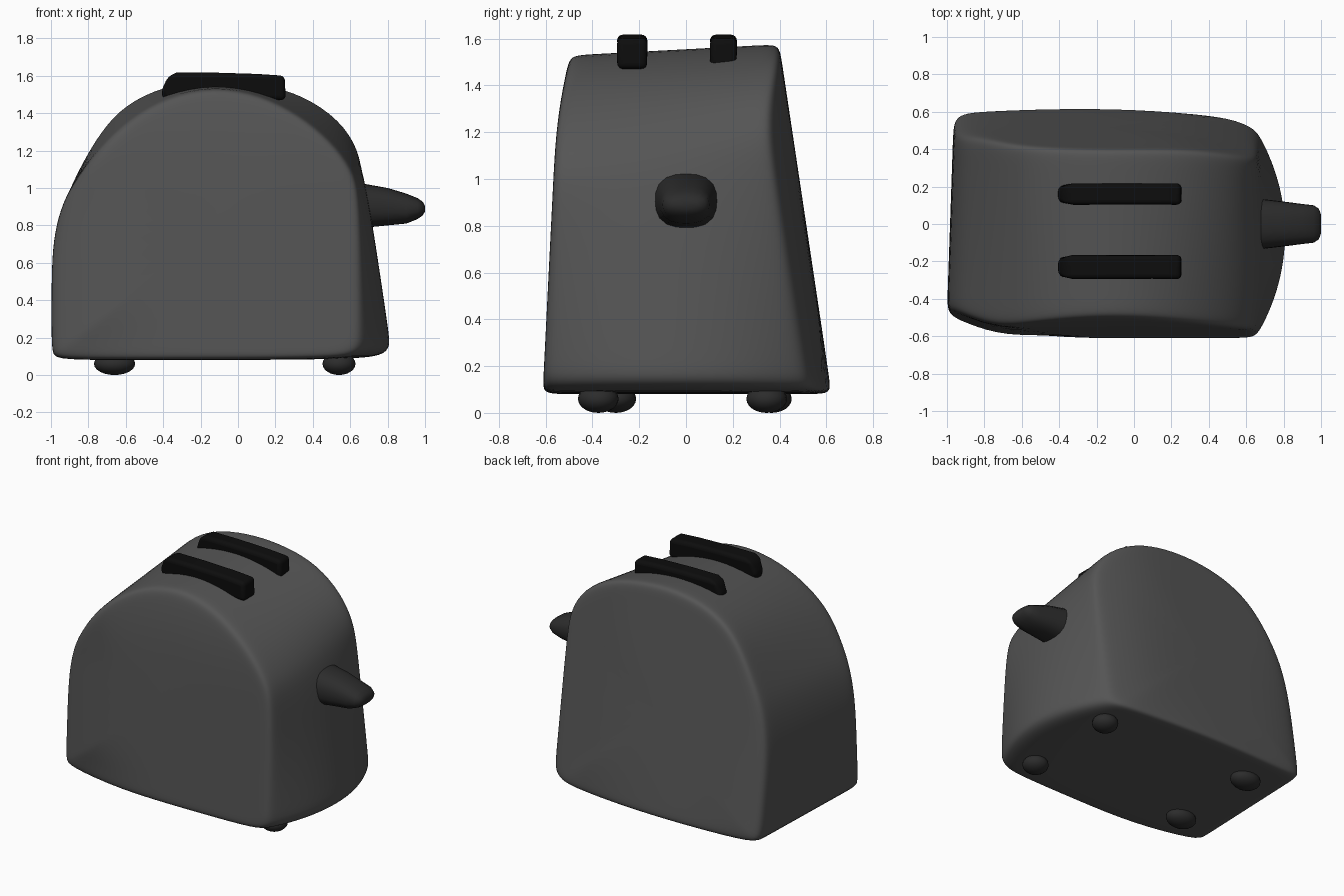
import bpy, bmesh
from math import cos, sin, pi

if "Cube" in bpy.data.objects:
    bpy.data.objects.remove(bpy.data.objects["Cube"])


def material(name, v):
    m = bpy.data.materials.new(name)
    m.diffuse_color = (v, v, v, 1)
    m.use_nodes = True
    m.node_tree.nodes["Principled BSDF"].inputs["Base Color"].default_value = m.diffuse_color
    return m


def make(name, bm, mat, angle=40):
    bmesh.ops.recalc_face_normals(bm, faces=bm.faces[:])
    me = bpy.data.meshes.new(name)
    bm.to_mesh(me)
    bm.free()
    ob = bpy.data.objects.new(name, me)
    bpy.context.collection.objects.link(ob)
    me.materials.append(mat)
    for p in me.polygons:
        p.use_smooth = True
    if angle:
        me.set_sharp_from_angle(angle=angle * pi / 180)
    return ob


def loft(rings):
    bm = bmesh.new()
    loops = [[bm.verts.new(p) for p in r] for r in rings]
    n = len(loops[0])
    for a, b in zip(loops, loops[1:]):
        for i in range(n):
            j = (i + 1) % n
            bm.faces.new((a[i], a[j], b[j], b[i]))
    bm.faces.new(loops[0])
    bm.faces.new(loops[-1])
    return bm


def lerp(a, b, t):
    return a + (b - a) * t


def clamp(v):
    return max(0.0, min(1.0, v))


shell = material("shell_grey", 0.09)
dark = material("trim_dark", 0.025)
black = material("slot_black", 0.004)

# Body outline: front x, z and back x, z, from lower left over the arch
OUT = [
    (-.97, .08, -.93, .08), (-1, .11, -.965, .11), (-1, .3, -.965, .3),
    (-1, .58, -.965, .58), (-.985, .76, -.95, .78), (-.94, .92, -.91, .97),
    (-.87, 1.04, -.84, 1.12), (-.74, 1.22, -.74, 1.3), (-.58, 1.37, -.61, 1.45),
    (-.38, 1.49, -.4, 1.55), (-.13, 1.545, -.13, 1.585), (.12, 1.5, .12, 1.565),
    (.33, 1.39, .35, 1.505), (.5, 1.25, .55, 1.37), (.61, 1.1, .65, 1.21),
    (.65, .97, .665, 1.05), (.655, .6, .66, .6), (.655, .22, .655, .22),
    (.65, .15, .65, .15), (.61, .105, .61, .105), (.5, .085, .5, .085),
    (0, .08, 0, .08), (-.5, .08, -.5, .08),
]


def front_y(x, z):
    y = -.612 + .05 * (z - .1)
    y += .05 * clamp((z - 1.1) / .45) ** 2
    return y + .13 * clamp((-.7 - x) / .3) ** 1.2


def back_y(x, z):
    y = .62 - .15 * (z - .1)
    return y - .1 * clamp((x - .15) / .5) ** 2 - .05 * clamp((-.75 - x) / .22) ** 2


def section(t, s):
    ring = []
    for fx, fz, bx, bz in OUT:
        x = lerp(-.15, lerp(fx, bx, t), s)
        z = lerp(.75, lerp(fz, bz, t), s)
        y = lerp(front_y(x, z), back_y(x, z), t)
        # the right wall bows outward, most of all near the base
        bow = .172 * (1 - (2 * t - 1) ** 2) * clamp((1.2 - z) / 1.05)
        x += bow * clamp((x - .1) / .5)
        ring.append((x, y, z))
    return ring


stations = [(0, .3), (0, .65), (0, .88), (0, .96), (.012, .99), (.045, 1), (.15, 1),
            (.3, 1), (.5, 1), (.7, 1), (.85, 1), (.955, 1), (.988, .99),
            (1, .96), (1, .88), (1, .65), (1, .3)]
body = make("body", loft([section(*s) for s in stations]), shell, 0)
body.modifiers.new("smooth", 'SUBSURF').levels = 2
body.modifiers["smooth"].render_levels = 2

# Two dark bread slots lying along the top
SLOT = [(-.4, 1.47), (-.41, 1.52), (-.375, 1.595), (-.33, 1.617), (-.13, 1.617),
        (.1, 1.61), (.25, 1.6), (.255, 1.47)]
for name, y, w in (("front_slot", -.23, .13), ("back_slot", .16, .115)):
    rings = [[(x, y + d * w / 2 * (.6 if x < -.38 else 1), z) for x, z in SLOT]
             for d in (-1, 1)]
    ob = make(name, loft(rings), black)
    bev = ob.modifiers.new("round", 'BEVEL')
    bev.width, bev.segments, bev.limit_method = .035, 4, 'ANGLE'

# Lever handle on the right wall
rings = []
for x, ry, zc, rz in ((.67, .135, .905, .118), (.8, .12, .9, .1), (.9, .107, .89, .08),
                      (.96, .1, .89, .056), (.988, .082, .89, .036), (1, .05, .89, .015)):
    ring = []
    for i in range(20):
        c, s = cos(i * pi / 10), sin(i * pi / 10)
        k = (abs(c) ** 2.6 + abs(s) ** 2.6) ** (-1 / 2.6)
        ring.append((x, ry * c * k, zc + rz * s * k))
    rings.append(ring)
make("lever", loft(rings), dark, 60)

# Four rounded feet
for name, x, y, rx in (("front_left_foot", -.66, -.3, .11), ("front_right_foot", .54, -.375, .088),
                       ("back_left_foot", -.66, .365, .11), ("back_right_foot", .54, .345, .088)):
    bm = bmesh.new()
    bmesh.ops.create_uvsphere(bm, u_segments=20, v_segments=12, radius=1)
    bmesh.ops.scale(bm, vec=(rx, .087, .06), verts=bm.verts)
    bmesh.ops.translate(bm, vec=(x, y, .06), verts=bm.verts)
    make(name, bm, dark)
